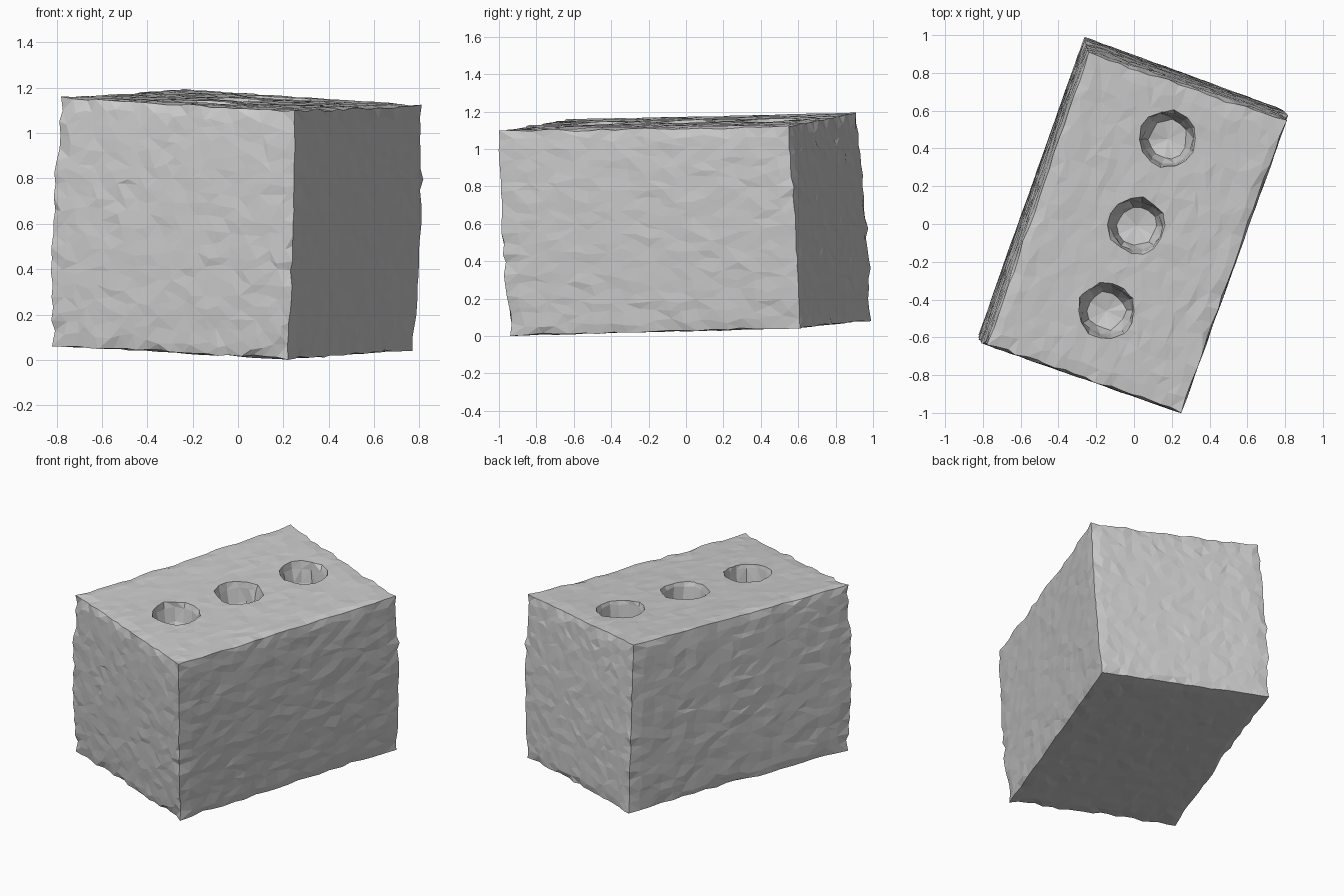
import bpy, bmesh, math, random
from mathutils import Vector, Matrix

random.seed(4)
if "Cube" in bpy.data.objects:
    bpy.data.objects.remove(bpy.data.objects["Cube"])

stone = bpy.data.materials.new("stone_grey")
stone.use_nodes = True
GREY = (0.6, 0.6, 0.6, 1)
stone.diffuse_color = GREY
stone.node_tree.nodes["Principled BSDF"].inputs["Base Color"].default_value = GREY


def make_object(name, bm):
    mesh = bpy.data.meshes.new(name)
    bmesh.ops.recalc_face_normals(bm, faces=bm.faces)
    bm.to_mesh(mesh)
    bm.free()
    mesh.materials.append(stone)
    obj = bpy.data.objects.new(name, mesh)
    bpy.context.collection.objects.link(obj)
    return obj


def jitter(amount):
    return Vector([random.uniform(-amount, amount) for _ in range(3)])


# Corners of the tilted block, keyed by side signs (across, along, up)
CORNERS = {
    (-1, -1, -1): (-0.82, -0.58, 0.06), (1, -1, -1): (0.22, -0.94, 0.0),
    (1, 1, -1): (0.77, 0.61, 0.04), (-1, 1, -1): (-0.26, 0.99, 0.08),
    (-1, -1, 1): (-0.78, -0.64, 1.16), (1, -1, 1): (0.25, -1.0, 1.1),
    (1, 1, 1): (0.81, 0.55, 1.125), (-1, 1, 1): (-0.24, 0.91, 1.195),
}
ACROSS = Vector((0.94, -0.33, 0))
ALONG = Vector((0.33, 0.94, 0))


def block_point(u, v, w):
    """Blend the eight corners; each coordinate runs from -1 to 1."""
    point = Vector()
    for (a, b, c), corner in CORNERS.items():
        point += Vector(corner) * ((1 + a * u) * (1 + b * v) * (1 + c * w) / 8)
    return point


# Rough hewn block: bulging sides, chipped edges, uneven faces
bm = bmesh.new()
bmesh.ops.create_cube(bm, size=2)
bmesh.ops.subdivide_edges(bm, edges=bm.edges[:], cuts=19, use_grid_fill=True)
for vert in bm.verts:
    u, v, w = vert.co
    limits = sum(abs(c) > 0.999 for c in vert.co)
    point = block_point(u, v, w)
    bulge = 0.015 * (1 - w * w)
    point += ACROSS * u * bulge + ALONG * v * bulge
    if limits == 2:
        chip = random.uniform(0, 0.018)
        centre = Vector((0, 0, 0.6))
        point += (centre - point).normalized() * chip
    if limits < 3:
        slide = 0.02 if limits == 1 else 0.008
        for axis, c in ((ACROSS, u), (ALONG, v), (Vector((0, 0, 1)), w)):
            amount = 0.003 if abs(c) > 0.999 else slide
            point += axis * random.uniform(-amount, amount)
    vert.co = point
bmesh.ops.triangulate(bm, faces=bm.faces[:], quad_method='SHORT_EDGE')
block = make_object("block", bm)

# Three faceted hollows along the top
RINGS = ((0.155, 0.1), (0.155, 0.02), (0.142, -0.03), (0.13, -0.12), (0.10, -0.19))
SIDES = 14
for index, (x, y) in enumerate(((0.18, 0.45), (0.015, -0.01), (-0.145, -0.46))):
    bm = bmesh.new()
    top = 1.142 + 0.02 * y - 0.02 * x
    loops = []
    for radius, depth in RINGS:
        loop = []
        for i in range(SIDES):
            angle = math.tau * i / SIDES
            spot = Vector((x + radius * math.cos(angle), y + radius * math.sin(angle), top + depth))
            loop.append(bm.verts.new(spot + jitter(0.008)))
        loops.append(loop)
    for upper, lower in zip(loops, loops[1:]):
        for i in range(SIDES):
            j = (i + 1) % SIDES
            bm.faces.new((upper[i], upper[j], lower[j], lower[i]))
    bm.faces.new(loops[0])
    tip = bm.verts.new((x, y, top - 0.21))
    for i in range(SIDES):
        bm.faces.new((loops[-1][i], loops[-1][(i + 1) % SIDES], tip))
    bmesh.ops.triangulate(bm, faces=bm.faces[:])
    cutter = make_object("hollow_cutter", bm)
    cutter.hide_render = True
    carve = block.modifiers.new("hollow", 'BOOLEAN')
    carve.operation = 'DIFFERENCE'
    carve.solver = 'EXACT'
    carve.object = cutter
    bpy.context.view_layer.objects.active = block
    bpy.ops.object.modifier_apply(modifier=carve.name)
    bpy.data.objects.remove(cutter)
